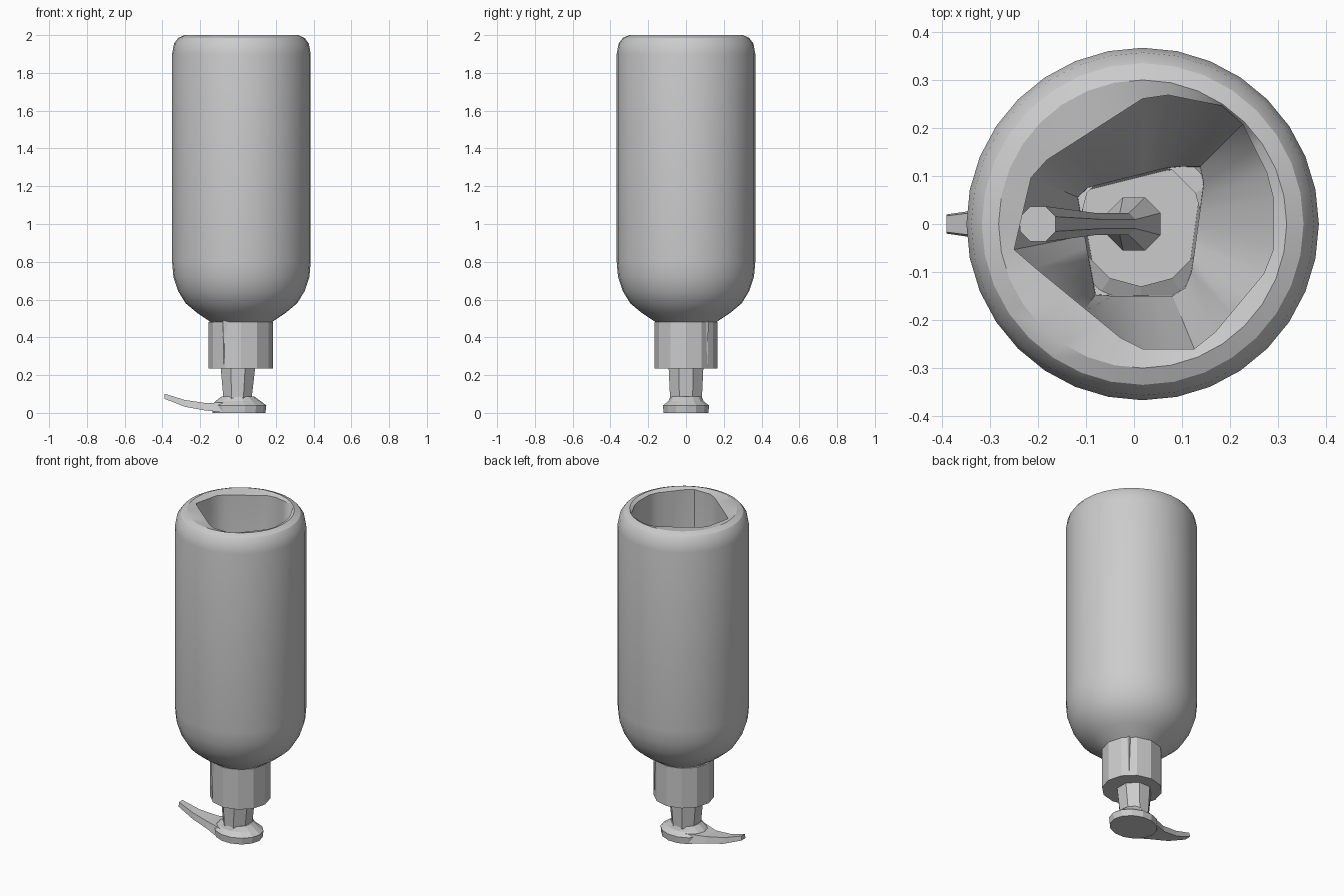
import bpy, bmesh, math
from mathutils import Vector

if "Cube" in bpy.data.objects:
    bpy.data.objects.remove(bpy.data.objects["Cube"])


def loft(name, rings, smooth=None, cap_start=True, cap_end=True):
    """Skin a list of equal-length point rings into one object."""
    bm = bmesh.new()
    loops = [[bm.verts.new(p) for p in ring] for ring in rings]
    n = len(loops[0])
    for a, b in zip(loops, loops[1:]):
        for i in range(n):
            j = (i + 1) % n
            bm.faces.new((a[i], a[j], b[j], b[i]))
    if cap_start:
        bm.faces.new(loops[0][::-1])
    if cap_end:
        bm.faces.new(loops[-1])
    bmesh.ops.recalc_face_normals(bm, faces=bm.faces)
    mesh = bpy.data.meshes.new(name)
    bm.to_mesh(mesh)
    bm.free()
    obj = bpy.data.objects.new(name, mesh)
    bpy.context.collection.objects.link(obj)
    if smooth:
        bpy.ops.object.select_all(action='DESELECT')
        obj.select_set(True)
        bpy.context.view_layer.objects.active = obj
        bpy.ops.object.shade_smooth_by_angle(angle=math.radians(smooth))
    return obj


def ellipse(rx, ry, z, n, cx=0.0, turn=0.0):
    return [(cx + rx * math.cos(turn + math.tau * i / n),
             ry * math.sin(turn + math.tau * i / n), z) for i in range(n)]


def polygon_ring(corners, z, n, scale=1.0, cx=0.0):
    """Sample a star-shaped polygon at n even angles around (cx, 0)."""
    ring = []
    for i in range(n):
        a = math.tau * i / n
        d = Vector((math.cos(a), math.sin(a)))
        best = 0.0
        for k, p in enumerate(corners):
            p0 = Vector(p) - Vector((cx, 0))
            e = Vector(corners[(k + 1) % len(corners)]) - Vector(p)
            det = d.x * e.y - d.y * e.x
            if abs(det) < 1e-9:
                continue
            t = (p0.x * e.y - p0.y * e.x) / det
            s = (p0.x * d.y - p0.y * d.x) / det
            if t > 0 and -1e-6 <= s <= 1 + 1e-6:
                best = max(best, t)
        ring.append((cx + d.x * best * scale, d.y * best * scale, z))
    return ring


# Bottle: rounded outer wall, faceted opening, hollow interior
N, CX = 32, 0.018
outer = [(0.16, 0.48), (0.235, 0.53), (0.295, 0.58), (0.335, 0.645),
         (0.36, 0.72), (0.367, 0.80), (0.367, 1.90), (0.357, 1.955),
         (0.335, 1.985), (0.30, 2.0)]
opening = [(-0.21, 0.115), (0.04, 0.275), (0.21, 0.24), (0.29, 0.08),
           (0.29, -0.08), (0.14, -0.26), (0.0, -0.26), (-0.25, -0.055)]
neck = [(-0.12, 0.07), (0.08, 0.12), (0.15, 0.12), (0.12, -0.10),
        (0.10, -0.15), (-0.08, -0.15)]
rings = [ellipse(r, r, z, N, CX) for r, z in outer]
rings += [polygon_ring(opening, 1.99, N, 1.0, CX),
          polygon_ring(opening, 0.76, N, 1.02, CX),
          polygon_ring(neck, 0.52, N, 1.0, CX),
          polygon_ring(neck, 0.26, N, 0.95, CX)]
loft("bottle", rings, smooth=30, cap_start=False)

# Screw collar
loft("collar", [ellipse(0.17, 0.166, 0.235, 12, 0.015),
                ellipse(0.17, 0.166, 0.48, 12, 0.015),
                ellipse(0.13, 0.13, 0.50, 12, 0.015)], cap_end=False)

# Pump stem
loft("pump_stem", [ellipse(0.078, 0.09, 0.05, 8, -0.003, math.pi / 8),
                   ellipse(0.10, 0.10, 0.25, 8, 0.0, math.pi / 8)])

# Pump head button
loft("pump_head", [ellipse(0.14, 0.122, 0.0, 14, 0.005),
                   ellipse(0.145, 0.125, 0.04, 14, 0.005),
                   ellipse(0.12, 0.095, 0.062, 14, 0.0),
                   ellipse(0.085, 0.085, 0.088, 14, 0.0)])

# Spout: x, half width, lower z, upper z
sections = [(-0.06, 0.105, 0.002, 0.056), (-0.17, 0.058, 0.012, 0.052),
            (-0.28, 0.036, 0.032, 0.068), (-0.39, 0.020, 0.075, 0.102)]
loft("spout", [[(x, -w, lo), (x, w, lo), (x, w * 0.85, hi), (x, -w * 0.85, hi)]
               for x, w, lo, hi in sections])

# Dip tube leaning toward the bottle wall: x, radius, z
tube = [(0.0, 0.06, 0.27), (0.0, 0.06, 0.62), (-0.02, 0.025, 0.72),
        (-0.09, 0.025, 1.15), (-0.20, 0.04, 1.75)]
loft("dip_tube", [ellipse(r, r, z, 8, x, math.pi / 8) for x, r, z in tube])
